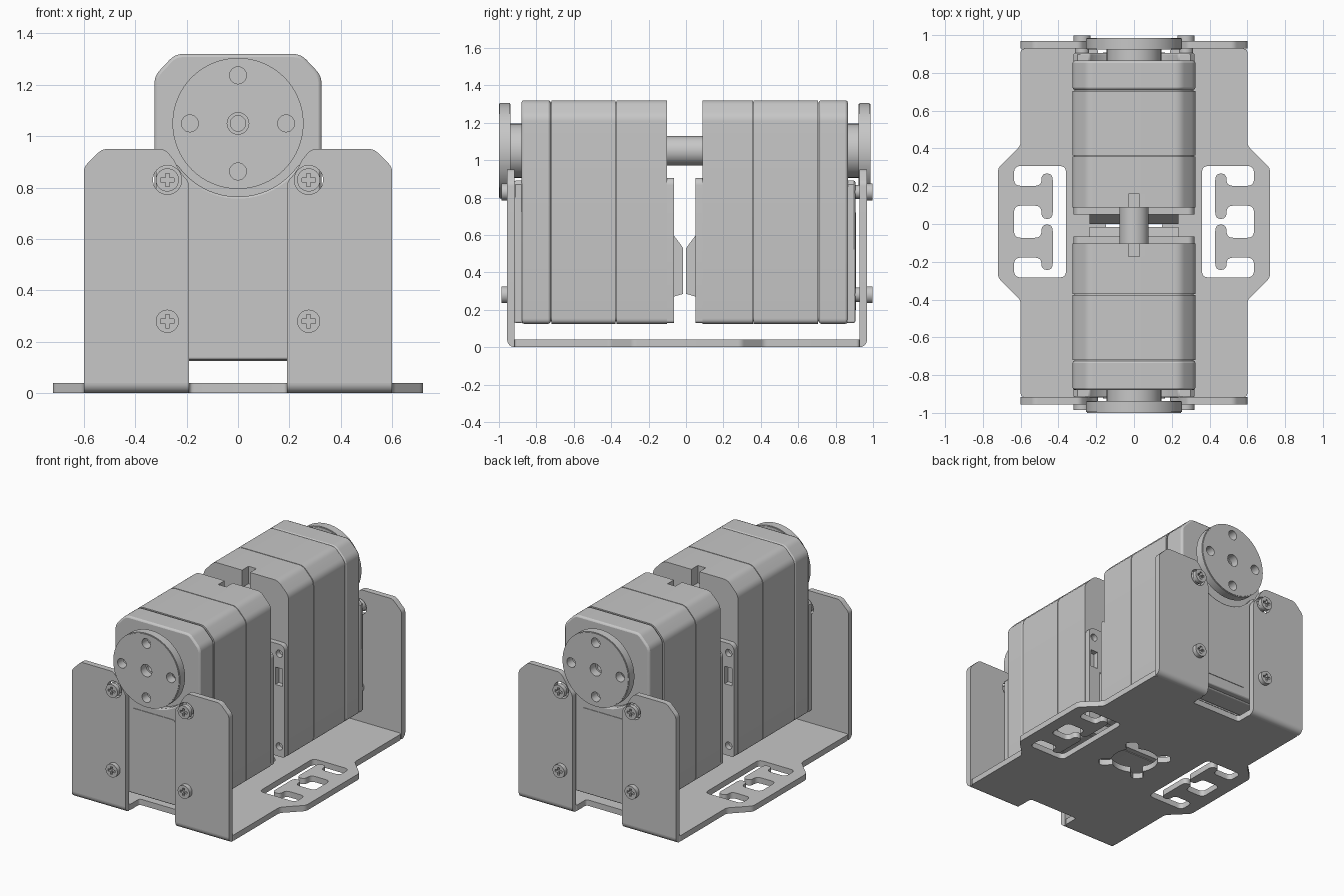
import bpy, bmesh, math
from mathutils import Vector

old = bpy.data.objects.get("Cube")
if old:
    bpy.data.objects.remove(old, do_unlink=True)

grey = bpy.data.materials.new("plain_grey")
grey.use_nodes = True
colour = (0.57, 0.57, 0.57, 1)
grey.diffuse_color = colour
grey.node_tree.nodes["Principled BSDF"].inputs["Base Color"].default_value = colour

parts = []


def circle(u, v, r, n=40):
    return [(u + r * math.cos(math.tau * i / n), v + r * math.sin(math.tau * i / n)) for i in range(n)]


def rect(u0, u1, v0, v1):
    return [(u0, v0), (u1, v0), (u1, v1), (u0, v1)]


def fillet(points, r, steps=5):
    """Round every corner of a closed outline."""
    pts = [Vector(p) for p in points]
    out = []
    for i, p in enumerate(pts):
        a, b = pts[i - 1] - p, pts[(i + 1) % len(pts)] - p
        a *= min(r / a.length, 0.49)
        b *= min(r / b.length, 0.49)
        for k in range(steps + 1):
            t = k / steps
            out.append(tuple(p + a * (1 - t) ** 2 + b * t ** 2))
    return out


def flip(points):
    return [(-u, v) for u, v in points]


def symmetric(right):
    """Close a right-hand half outline with its mirror image."""
    return right + flip(right[::-1])


def plate(name, outlines, axis, lo, hi, bevel=0):
    """Extrude nested outlines (outer edge first, then holes) along an axis."""
    curve = bpy.data.curves.new(name, "CURVE")
    curve.dimensions, curve.fill_mode = "2D", "BOTH"
    curve.extrude = abs(hi - lo) / 2
    for pts in outlines:
        spline = curve.splines.new("POLY")
        spline.points.add(len(pts) - 1)
        for sp, (u, v) in zip(spline.points, pts):
            sp.co = (u, v, 0, 1)
        spline.use_cyclic_u = True
    temp = bpy.data.objects.new(name + "_outline", curve)
    bpy.context.collection.objects.link(temp)
    graph = bpy.context.evaluated_depsgraph_get()
    mesh = bpy.data.meshes.new_from_object(temp.evaluated_get(graph))
    bpy.data.objects.remove(temp, do_unlink=True)
    mid = (lo + hi) / 2
    bm = bmesh.new()
    bm.from_mesh(mesh)
    for vert in bm.verts:
        u, v, w = vert.co
        w += mid
        vert.co = {"x": (w, u, v), "y": (u, w, v), "z": (u, v, w)}[axis]
    bmesh.ops.remove_doubles(bm, verts=bm.verts, dist=1e-5)
    if bevel:
        bmesh.ops.dissolve_limit(bm, angle_limit=0.01, verts=bm.verts, edges=bm.edges)
    bmesh.ops.recalc_face_normals(bm, faces=bm.faces)
    bm.to_mesh(mesh)
    bm.free()
    mesh.materials.clear()
    mesh.materials.append(grey)
    obj = bpy.data.objects.new(name, mesh)
    bpy.context.collection.objects.link(obj)
    if bevel:
        mod = obj.modifiers.new("soft_edge", "BEVEL")
        mod.width, mod.segments, mod.angle_limit = bevel, 2, math.radians(50)
    parts.append(obj)
    return obj


# Bracket floor with side wings, cable slots and a lobed centre opening
BC = 0.006
half = [(0.19, -0.81), (0.19, -0.922), (0.6, -0.922), (0.6, -0.41), (0.72, -0.29)]
half += [(u, -v) for u, v in half[::-1]]
floor = [(u, v + BC) for u, v in symmetric(half)]
slot_half = [(0.43, 0.015), (0.49, 0.015), (0.49, 0.085), (0.635, 0.085), (0.635, 0.19),
             (0.49, 0.19), (0.49, 0.255), (0.43, 0.255)]
# two T-shaped tongues stand inside one large opening
lower = [(0.36, -0.295), (0.635, -0.295), (0.635, -0.19), (0.49, -0.19), (0.49, -0.255),
         (0.43, -0.255), (0.43, -0.015), (0.49, -0.015), (0.49, -0.085), (0.635, -0.085)]
slot = [(u, v + 0.012) for u, v in fillet(lower + [(u, -v) for u, v in lower[::-1]], 0.035)]
opening = []
for i in range(96):
    ang = math.tau * i / 96
    off = abs((ang % (math.pi / 2)) - math.pi / 4)
    r = 0.23 if off < 0.16 else 0.21 if off < 0.22 else 0.15
    opening.append((r * math.cos(ang), r * math.sin(ang) + BC))
plate("bracket_floor", [fillet(floor, 0.02), slot, flip(slot), opening], "z", 0.0, 0.04)

# Bracket uprights, bends and screws
flange = fillet([(0.19, 0.04), (0.6, 0.04), (0.6, 0.88), (0.53, 0.95), (0.285, 0.95),
                 (0.25, 0.91), (0.225, 0.86), (0.19, 0.82)], 0.02)
flange[:6] = [(0.19, 0.04)]
flange[1:7] = [(0.6, 0.04)]
bend = [(0, 0.04)] + [(0.04 * math.sin(a * math.pi / 16), 0.04 - 0.04 * math.cos(a * math.pi / 16))
                      for a in range(9)]
cross = [(0.008, 0.026), (0.008, 0.008), (0.026, 0.008)]
cross += [(u, -v) for u, v in cross[::-1]]
cross += [(-u, -v) for u, v in cross]

for end, s in (("front", -1), ("back", 1)):
    def along(d):
        return BC + s * d
    for side, m in (("left", 1), ("right", -1)):
        tag = end + "_" + side
        outline = [(m * u, v) for u, v in flange]
        plate(tag + "_upright", [outline, circle(m * 0.275, 0.83, 0.056)], "y", along(0.922), along(0.962))
        plate(tag + "_bend", [[(along(0.922 + u), v) for u, v in bend]], "x", m * 0.19, m * 0.6)
        for level, z in (("upper", 0.83), ("lower", 0.28)):
            x = m * 0.275
            plus = [(x + u, z + v) for u, v in cross]
            plate(tag + "_" + level + "_screw_post", [circle(x, z, 0.038)], "y", along(0.87), along(0.972))
            plate(tag + "_" + level + "_screw_head", [circle(x, z, 0.045), plus], "y", along(0.962), along(0.992))

# Two servo motors, back to back
SC = -0.007
shell = fillet(symmetric([(0.325, 0.125), (0.325, 1.235), (0.245, 1.32)]), 0.03)
notched = fillet(symmetric([(0.325, 0.125), (0.325, 1.235), (0.245, 1.32)]), 0.03)
top = max(range(len(notched)), key=lambda i: (round(notched[i][1], 4), notched[i][0] < 0, notched[i][0]))
notched[top:top] = [(0.03, 1.32), (0.03, 1.2), (-0.03, 1.2), (-0.03, 1.32)]
core = [(u * 0.97, 0.72 + (v - 0.72) * 0.98) for u, v in shell]
arc = [(0.285 * math.sin(a), 1.05 - 0.285 * math.cos(a)) for a in [0.97 - 1.94 * i / 24 for i in range(25)]]
cover = [(-0.32, 0.13), (0.32, 0.13), (0.32, 0.87), (0.3, 0.89)] + arc + [(-0.3, 0.89), (-0.32, 0.87)]
rear = fillet(symmetric([(0.32, 0.13), (0.32, 0.88), (0.3, 0.905)]), 0.015)
rear_holes = [circle(m * 0.28, z, 0.025, 20) for m in (-1, 1) for z in (0.84, 0.2)]
rear_holes += [rect(0.25, 0.305, 0.62, 0.74), rect(-0.305, -0.25, 0.62, 0.74)]

for end, s in (("front", -1), ("back", 1)):
    def at(d):
        return SC + s * d

    def piece(name, outlines, lo, hi, bevel=0):
        return plate(end + "_" + name, outlines, "y", at(lo), at(hi), bevel)

    # casing in three sections with fine seams, notched on the inner top edge
    piece("casing_notch", [notched], 0.095, 0.165)
    piece("casing_inner", [shell], 0.165, 0.364)
    piece("casing_middle", [shell], 0.369, 0.712)
    piece("casing_outer", [shell], 0.717, 0.872, 0.012)
    piece("casing_core", [core], 0.2, 0.8)
    # end covers and connector housing
    piece("outer_cover", [cover], 0.865, 0.912, 0.008)
    piece("cover_panel", [fillet(rect(-0.165, 0.165, 0.2, 0.72), 0.02)], 0.911, 0.916)
    piece("inner_cover", [rear] + rear_holes, 0.058, 0.096)
    housing = [(0.06, 0.27), (0.008, 0.285), (0.008, 0.53), (0.06, 0.6)]
    plate(end + "_connector_housing", [[(at(d), z) for d, z in housing]], "x", -0.235, 0.235)
    # output hub and horn disc
    piece("hub", [circle(0, 1.05, 0.145), circle(0, 1.05, 0.03)], 0.865, 0.935)
    holes = [circle(0.187 * math.cos(a), 1.05 + 0.187 * math.sin(a), 0.033, 24)
             for a in [i * math.pi / 2 for i in range(4)]]
    piece("horn_disc", [circle(0, 1.05, 0.25, 64), circle(0, 1.05, 0.042)] + holes, 0.93, 0.993)
    piece("horn_rim", [circle(0, 1.05, 0.255, 64), circle(0, 1.05, 0.248, 64)], 0.934, 0.989)

# Axle joining the two motors
plate("axle", [circle(0, 1.05, 0.078)], "y", -0.13, 0.12)

# Smooth the round surfaces, keep the edges sharp
bpy.ops.object.select_all(action="DESELECT")
for obj in parts:
    obj.select_set(True)
bpy.context.view_layer.objects.active = parts[0]
bpy.ops.object.shade_smooth_by_angle(angle=math.radians(30))
